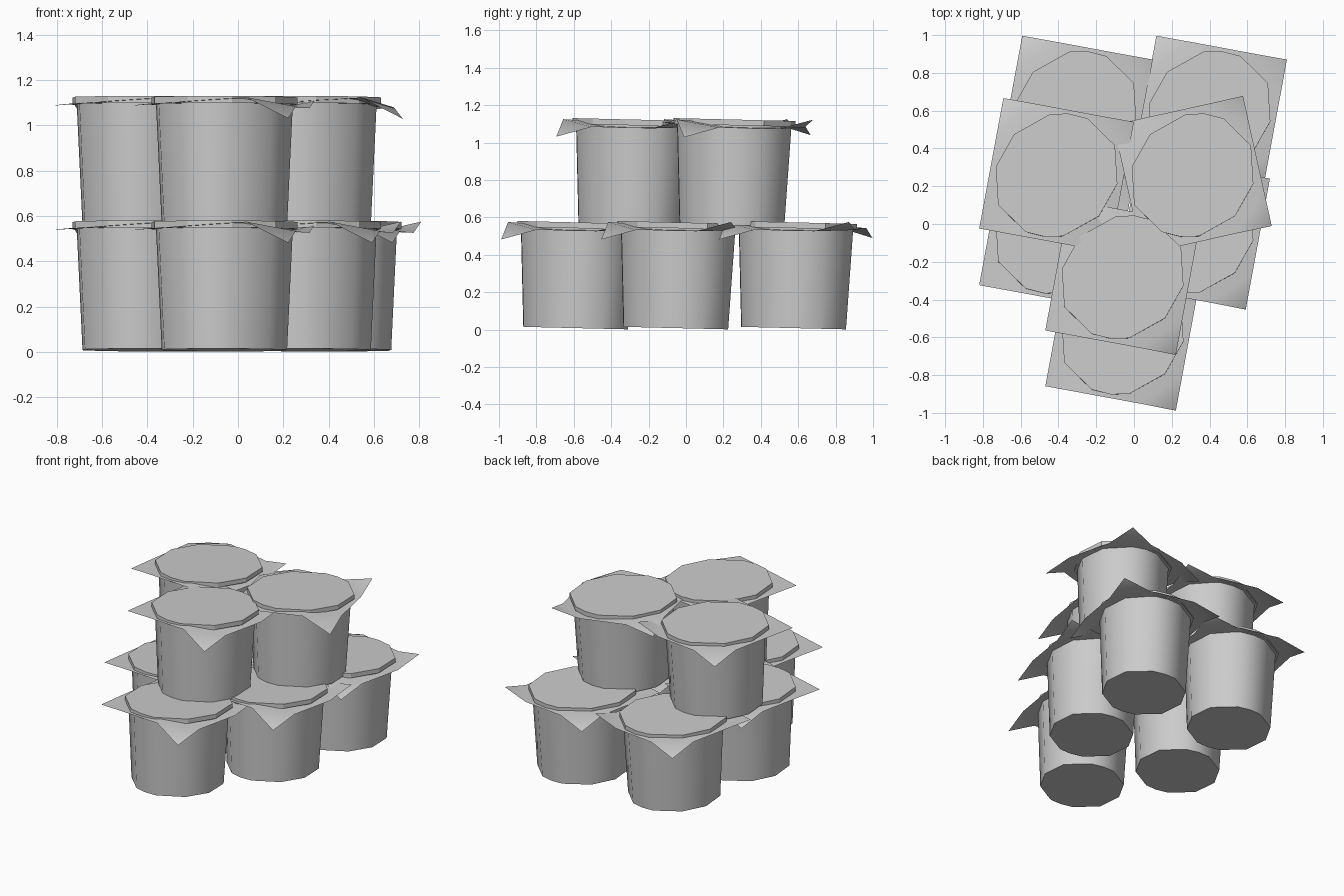
import bpy
from math import radians, cos, sin
from mathutils import Matrix, Vector

old = bpy.data.objects.get("Cube")
if old:
    bpy.data.objects.remove(old, do_unlink=True)

grey = bpy.data.materials.new("plain_grey")
grey.use_nodes = True
grey.diffuse_color = (0.6, 0.6, 0.6, 1)
grey.node_tree.nodes["Principled BSDF"].inputs["Base Color"].default_value = (0.6, 0.6, 0.6, 1)

# Slightly irregular twelve-sided outline: half is listed, half is rotated
HALF = [(-8, .325), (27, .347), (61.5, .342), (79, .332), (96, .325), (136, .312)]
OUTLINE = [(radians(a + turn), r) for turn in (0, 180) for a, r in HALF]


def make_mesh(name, verts, faces):
    mesh = bpy.data.meshes.new(name)
    mesh.from_pydata(verts, [], faces)
    mesh.materials.append(grey)
    mesh.update()
    return mesh


def prism(name, z0, scale0, z1, scale1):
    """Closed tapered solid on the shared outline."""
    n = len(OUTLINE)
    verts = [(r * s * cos(a), r * s * sin(a), z)
             for z, s in ((z0, scale0), (z1, scale1)) for a, r in OUTLINE]
    faces = [(i, (i + 1) % n, n + (i + 1) % n, n + i) for i in range(n)]
    faces += [tuple(reversed(range(n))), tuple(range(n, 2 * n))]
    return make_mesh(name, verts, faces)


def foil_sheet(name):
    """Square sheet with four bent corner flaps."""
    # Heights per corner: edge point before, tip, edge point after
    bends = [(.528, .582, .54), (.553, .5, .553), (.54, .53, .545), (.566, .472, .528)]
    corners = [Vector((.497 * cos(a), .497 * sin(a)))
               for a in (radians(34.5 + 90 * k) for k in range(4))]
    verts = [(0, 0, .55)]
    faces = []
    for k, (before, tip, after) in enumerate(bends):
        c = corners[k]
        p = c.lerp(corners[k - 1], .27)
        q = c.lerp(corners[(k + 1) % 4], .27)
        verts += [(*p, before), (*c, tip), (*q, after)]
        i = 1 + 3 * k
        nxt = 1 + 3 * ((k + 1) % 4)
        faces += [(i, i + 1, i + 2), (0, i, i + 2), (0, i + 2, nxt)]
    return make_mesh(name, verts, faces)


body = prism("cup_body", .008, .86, .55, .94)
lid = prism("cup_lid", .542, 1, .573, 1)
foil = foil_sheet("foil_sheet")

# Smooth cup walls with crisp ends, smooth foil, faceted lid
for poly in body.polygons:
    poly.use_smooth = len(poly.vertices) == 4
for edge in body.edges:
    z = [body.vertices[v].co.z for v in edge.vertices]
    edge.use_edge_sharp = abs(z[0] - z[1]) < .01
for poly in foil.polygons:
    poly.use_smooth = True

# Cup positions: x, y, layer, foil turn
CUPS = {
    "lower_front": (-.06, -.59, 0, 0),
    "lower_middle_right": (-.41, -.055, 0, 0),
    "lower_middle_left": (.31, -.055, 0, 0),
    "lower_back_right": (-.31, .575, 0, 0),
    "lower_back_left": (.4, .575, 0, 0),
    "upper_front": (-.06, -.295, 1, 0),
    "upper_back_right": (-.41, .245, 1, 0),
    "upper_back_left": (.31, .245, 1, 23),
}
tilt = Matrix.Rotation(-.024, 4, 'X')
for place, (x, y, layer, turn) in CUPS.items():
    base = Matrix.Translation((x, y, .55 * layer)) @ tilt
    for part, mesh in (("cup_body", body), ("cup_lid", lid), ("foil_sheet", foil)):
        ob = bpy.data.objects.new(f"{place}_{part}", mesh)
        bpy.context.collection.objects.link(ob)
        spin = turn if mesh is foil else 0
        ob.matrix_world = base @ Matrix.Rotation(radians(spin), 4, 'Z')
